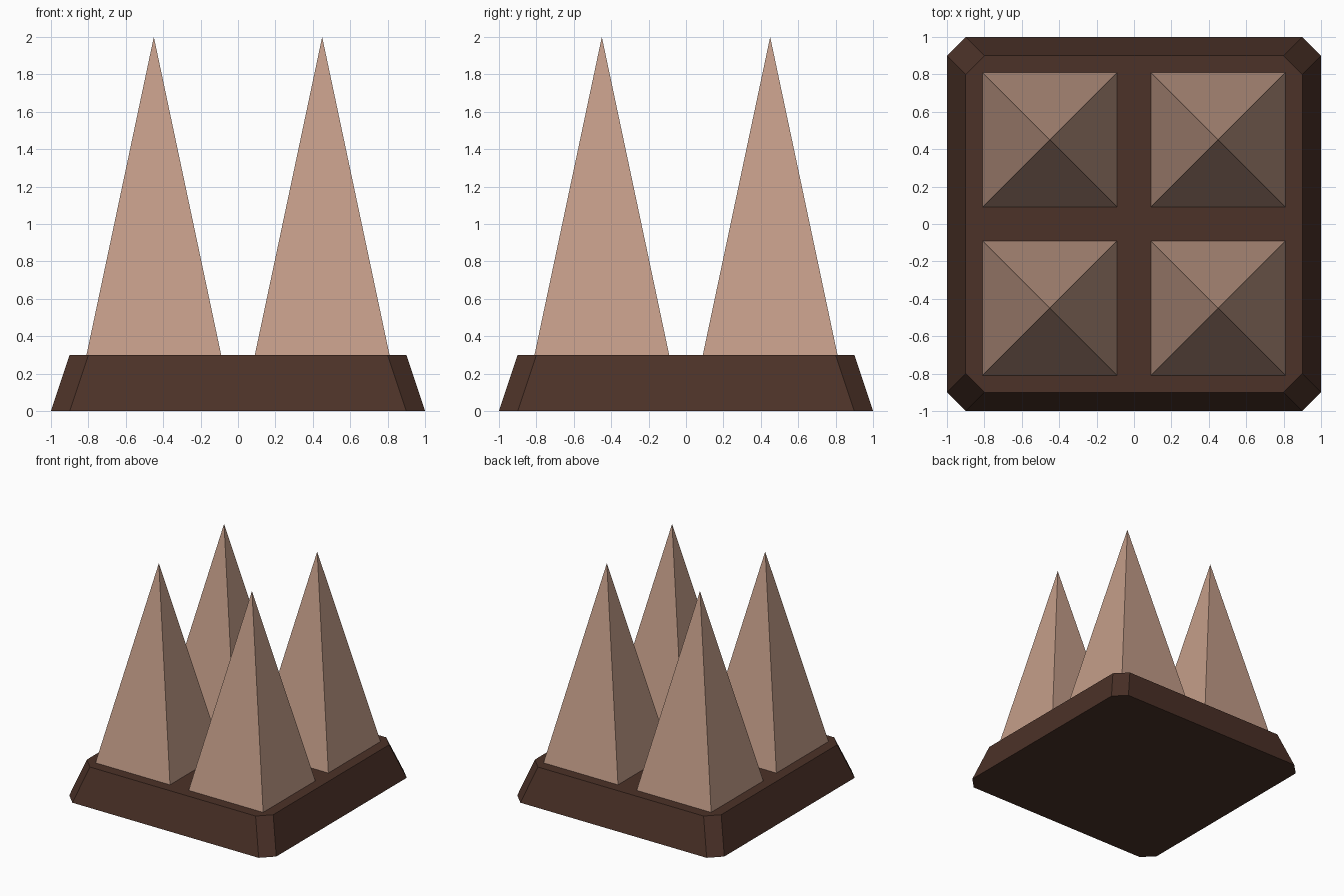
import bpy, bmesh

if "Cube" in bpy.data.objects:
    bpy.data.objects.remove(bpy.data.objects["Cube"])


def material(name, srgb):
    mat = bpy.data.materials.new(name)
    lin = [(c / 255 / 12.92) if c < 10 else ((c / 255 + 0.055) / 1.055) ** 2.4 for c in srgb]
    mat.diffuse_color = (*lin, 1)
    mat.use_nodes = True
    mat.node_tree.nodes["Principled BSDF"].inputs["Base Color"].default_value = mat.diffuse_color
    return mat


def loft(name, lower, upper, z0, z1, mat):
    """Solid between two rings; a one-point upper ring gives a spike."""
    bm = bmesh.new()
    a = [bm.verts.new((x, y, z0)) for x, y in lower]
    b = [bm.verts.new((x, y, z1)) for x, y in upper]
    n = len(a)
    bm.faces.new(a[::-1])
    if len(b) > 1:
        bm.faces.new(b)
    for i in range(n):
        j = (i + 1) % n
        bm.faces.new([a[i], a[j], b[j], b[i]] if len(b) > 1 else [a[i], a[j], b[0]])
    bmesh.ops.recalc_face_normals(bm, faces=bm.faces)
    mesh = bpy.data.meshes.new(name)
    bm.to_mesh(mesh)
    bm.free()
    mesh.materials.append(mat)
    obj = bpy.data.objects.new(name, mesh)
    bpy.context.collection.objects.link(obj)
    return obj


def clipped_square(r, cut):
    s = r - cut
    return [(r, -s), (r, s), (s, r), (-s, r), (-r, s), (-r, -s), (-s, -r), (s, -r)]


dark = material("dark brown", (76, 50, 40))
tan = material("tan spike", (196, 157, 137))

# Tapered plinth with clipped corners
loft("base_plinth", clipped_square(1, 0.1), clipped_square(0.9, 0.1), 0, 0.3, dark)

# Four square spikes
H = 0.36
for sx, px in ((-1, "left"), (1, "right")):
    for sy, py in ((-1, "front"), (1, "back")):
        cx, cy = 0.45 * sx, 0.45 * sy
        ring = [(cx - H, cy - H), (cx + H, cy - H), (cx + H, cy + H), (cx - H, cy + H)]
        loft(f"spike_{py}_{px}", ring, [(cx, cy)], 0.3, 2, tan)
